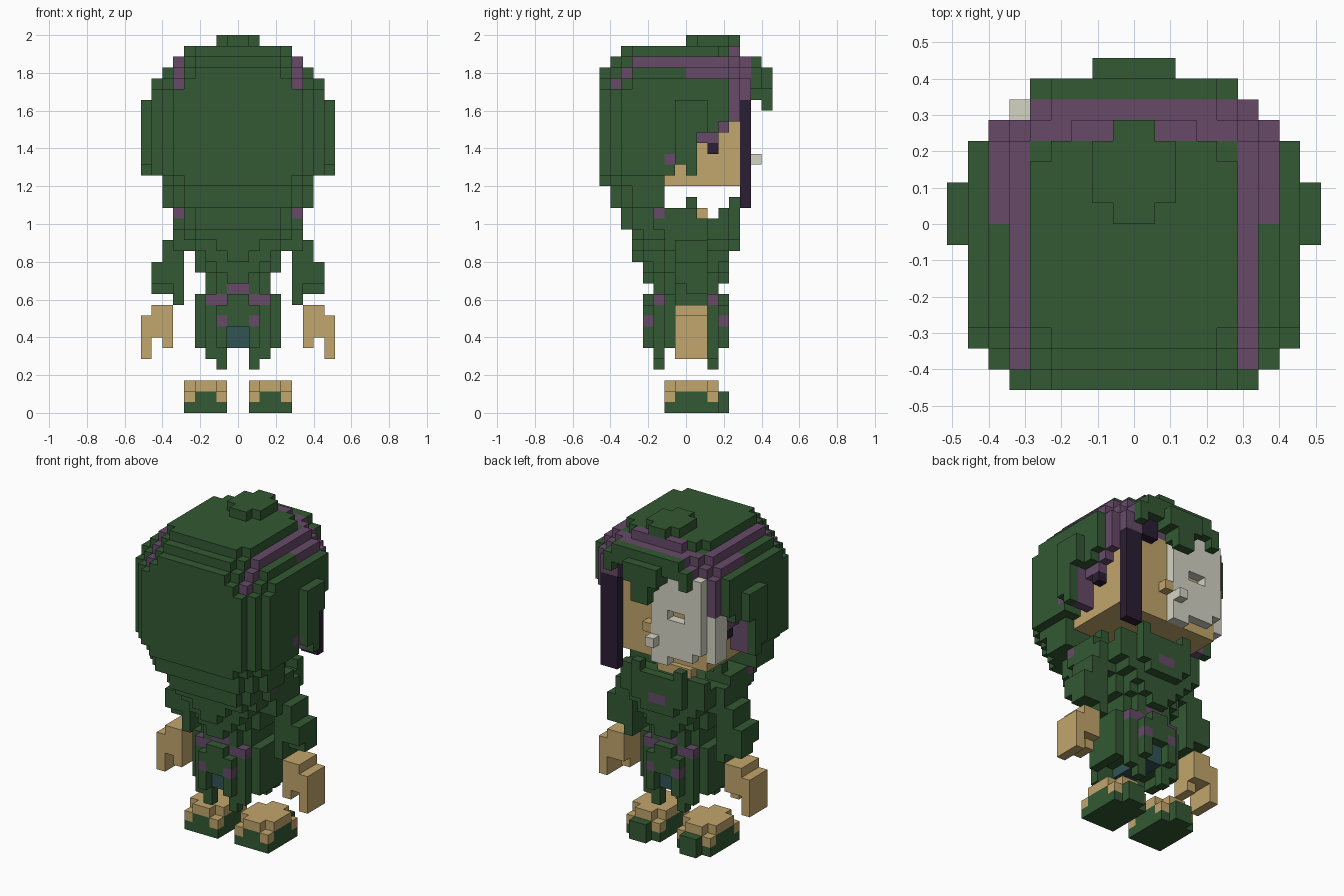
import bpy, bmesh, math
from mathutils import Vector

if "Cube" in bpy.data.objects:
    bpy.data.objects.remove(bpy.data.objects["Cube"])

U = 2 / 35                                   # size of one block
COLOURS = {"green": (51, 88, 51), "purple": (103, 74, 105), "dark_purple": (42, 30, 51),
           "tan": (194, 166, 108), "bone": (212, 211, 196), "teal": (50, 84, 84)}


def linear(c):
    c /= 255
    return c / 12.92 if c <= 0.04045 else ((c + 0.055) / 1.055) ** 2.4


mats = {}
for name, rgb in COLOURS.items():
    m = bpy.data.materials.new(name)
    m.use_nodes = True
    col = tuple(linear(c) for c in rgb) + (1,)
    m.diffuse_color = col
    m.node_tree.nodes["Principled BSDF"].inputs["Base Color"].default_value = col
    mats[name] = m

cells = {}                                   # block -> (part, colour)


def fill(part, colour, x, y, z, mirror=False):
    """Fill a range of blocks; colour None carves them away."""
    for i in range(*x):
        for j in range(*y):
            for k in range(*z):
                for c in ((i, j, k), (-1 - i, j, k)) if mirror else ((i, j, k),):
                    if colour:
                        cells[c] = (part, colour)
                    else:
                        cells.pop(c, None)


def rows(part, colour, z, widths):
    """Stack rows (y start, y end, half width) into one layer."""
    for y0, y1, w in widths:
        fill(part, colour, (-w, w), (y0, y1), z)


# hood shell, in layers from the bottom up
rows("hood", "green", (19, 21), [(-7, -6, 5), (-6, -5, 6), (-5, -2, 7)])
rows("hood", "green", (21, 22), [(-8, -7, 5), (-7, -6, 6), (-6, 4, 7)])
rows("hood", "green", (22, 30), [(-8, -7, 6), (-7, -6, 7), (-6, 4, 8), (4, 5, 7)])
rows("hood", "green", (30, 31), [(-8, -7, 5), (-7, -6, 6), (-6, -5, 7), (-5, 4, 8), (4, 5, 7)])
rows("hood", "green", (31, 32), [(-8, -7, 4), (-7, -6, 5), (-6, -5, 6), (-5, 4, 7), (4, 5, 6),
                                 (5, 6, 5)])
rows("hood", "green", (32, 33), [(-7, -6, 4), (-6, -5, 5), (-5, 4, 6), (4, 5, 5), (5, 6, 4)])
rows("hood", "green", (33, 34), [(-6, -5, 4), (-5, 3, 5), (3, 4, 4), (4, 5, 3)])
# ear pads
fill("hood", "green", (8, 9), (-1, 2), (26, 29), True)
fill("hood", "green", (8, 9), (-1, 1), (23, 26), True)
fill("hood", "green", (8, 9), (0, 1), (22, 23), True)
# side openings around the cheeks
for y, top in (((-2, 1), 22), ((-1, 0), 23), ((1, 3), 26), ((3, 5), 27)):
    fill("hood", None, (6, 9), y, (21, top), True)
# open front above the face
fill("hood", None, (-6, 6), (4, 5), (21, 30))

# purple bands over the hood
for (i, j, k), (part, c) in list(cells.items()):
    a = i if i >= 0 else -1 - i
    if (a == 5 and k >= 30) or (a == 6 and k >= 31 and j >= 0) or (j >= 4 and k >= 27):
        cells[i, j, k] = ("hood", "purple")
fill("hood", "purple", (4, 6), (5, 6), (29, 31), True)
fill("hood", "purple", (6, 7), (1, 3), (25, 26), True)
fill("hood", "purple", (6, 7), (3, 4), (26, 27), True)
fill("hood", "purple", (6, 8), (0, 1), (22, 26), True)
fill("hood", "dark_purple", (6, 7), (2, 3), (24, 25), True)
fill("hood", "purple", (7, 8), (-2, -1), (23, 24), True)

# knob on the crown and fringe over the brow
fill("crown_knob", "green", (-2, 2), (1, 4), (34, 35))
fill("crown_knob", "green", (-1, 1), (0, 5), (34, 35))
fill("fringe", "green", (-4, 4), (6, 7), (32, 33))
fill("fringe", "green", (-5, 5), (6, 7), (31, 32))
fill("fringe", "green", (-2, 2), (6, 7), (30, 31))
fill("fringe", "green", (-1, 1), (6, 7), (29, 30))
fill("fringe", "green", (4, 5), (6, 7), (30, 31), True)
fill("fringe", "green", (-2, 2), (7, 8), (30, 32))
fill("fringe", "green", (-1, 1), (7, 8), (28, 30))

# face, nose, mask and hair strand
fill("face", "tan", (-6, 6), (-2, 5), (21, 30))
fill("face", "tan", (0, 1), (5, 6), (24, 25))
fill("hair_strand", "dark_purple", (4, 6), (5, 6), (19, 29))
fill("hair_strand", "dark_purple", (2, 4), (5, 6), (29, 31))
fill("mask", "bone", (-6, 0), (5, 6), (22, 31))
fill("mask", "bone", (-2, 0), (5, 6), (21, 22))
fill("mask", "bone", (-7, -6), (3, 5), (22, 27))
fill("mask", None, (-4, -2), (5, 6), (26, 27))
fill("mask", None, (-6, -5), (5, 6), (22, 23))
fill("mask", "bone", (-1, 0), (6, 7), (23, 24))

# tapering tunic
rows("tunic", "green", (17, 19), [(-6, -5, 4), (-5, -3, 5), (-3, 2, 6), (2, 4, 5), (4, 5, 3)])
rows("tunic", "green", (16, 17), [(-5, -4, 4), (-4, -2, 5), (-2, 2, 6), (2, 4, 5), (4, 5, 3)])
rows("tunic", "green", (15, 16), [(-5, -4, 2), (-4, -2, 4), (-2, 2, 6), (2, 4, 4), (4, 5, 2)])
rows("tunic", "green", (14, 15), [(-5, -4, 1), (-4, -2, 3), (-2, 2, 4), (2, 4, 3)])
rows("tunic", "green", (13, 14), [(-4, -3, 2), (-3, -2, 3), (-2, 2, 4), (2, 3, 3), (3, 4, 2)])
rows("tunic", "green", (12, 13), [(-4, -3, 1), (-3, -2, 2), (-2, 2, 3), (2, 3, 2), (3, 4, 1)])
rows("tunic", "green", (11, 12), [(-3, -2, 2), (-2, 2, 3), (2, 3, 2)])
# collar: hollow neckline with raised folds
fill("tunic", None, (-3, 3), (-1, 4), (18, 19))
fill("tunic", None, (3, 6), (1, 3), (18, 19), True)
fill("collar", "tan", (-2, 2), (1, 2), (18, 19))
fill("collar", "green", (4, 5), (0, 1), (19, 20), True)
fill("collar", "green", (2, 3), (4, 5), (18, 20), True)
fill("collar", "purple", (5, 6), (-3, -2), (18, 19), True)
fill("collar", "purple", (-1, 1), (4, 5), (16, 17))

# arms and hands
fill("arms", "green", (5, 7), (-1, 2), (14, 16), True)
fill("arms", "green", (5, 8), (-1, 2), (12, 14), True)
fill("arms", "green", (5, 8), (0, 2), (11, 12), True)
fill("arms", "green", (5, 6), (-1, 2), (10, 12), True)
fill("hands", "tan", (6, 8), (-1, 2), (9, 10), True)
fill("hands", "tan", (6, 9), (-1, 2), (7, 9), True)
fill("hands", "tan", (6, 7), (-1, 1), (6, 7), True)
fill("hands", "tan", (8, 9), (-1, 2), (5, 7), True)

# skirt with belt, side panels, teal lining and hem points
fill("skirt", "green", (-3, 3), (-3, 3), (6, 11))
fill("skirt", "green", (3, 4), (-2, 2), (6, 11), True)
fill("skirt", None, (-3, 3), (-2, 2), (6, 7))
fill("lining", "teal", (-1, 1), (-3, 3), (6, 8))
for y, inner in (((-4, -3), (-3, -2)), ((3, 4), (2, 3))):
    fill("skirt", "green", (1, 2), y, (6, 10), True)
    fill("skirt", "green", (-1, 1), y, (8, 11))
    fill("skirt", "purple", (1, 2), y, (8, 9), True)
    fill("skirt", "green", (1, 3), inner, (5, 6), True)
    fill("skirt", "green", (1, 2), inner, (4, 5), True)
    fill("belt", "purple", (1, 3), inner, (10, 11), True)
    fill("belt", "purple", (-1, 1), inner, (11, 12))

# shoes: green soles and toes with tan uppers
fill("shoe_soles", "green", (1, 5), (-2, 3), (0, 2), True)
fill("shoe_soles", "green", (2, 4), (3, 4), (0, 2), True)
for x in ((1, 2), (4, 5)):
    for y in ((-2, -1), (2, 3)):
        fill("shoe_uppers", "tan", x, y, (1, 2), True)
fill("shoe_uppers", "tan", (1, 5), (-1, 2), (2, 3), True)
fill("shoe_uppers", "tan", (2, 4), (-2, 3), (2, 3), True)

# skin each part: keep only the outer block faces and merge flat areas
DIRS = [Vector(d) for d in ((1, 0, 0), (-1, 0, 0), (0, 1, 0), (0, -1, 0), (0, 0, 1), (0, 0, -1))]
names = list(COLOURS)
for part in sorted({p for p, c in cells.values()}):
    bm = bmesh.new()
    verts = {}
    for cell, (p, colour) in cells.items():
        if p != part:
            continue
        mid = Vector(cell) + Vector((0.5, 0.5, 0.5))
        for n in DIRS:
            if tuple(int(a + b) for a, b in zip(cell, n)) in cells:
                continue
            s = Vector((n.y, n.z, n.x))
            t = n.cross(s)
            ring = []
            for a, b in ((-1, -1), (1, -1), (1, 1), (-1, 1)):
                q = mid + (n + s * a + t * b) / 2
                key = tuple(round(v) for v in q)
                if key not in verts:
                    verts[key] = bm.verts.new(Vector(key) * U)
                ring.append(verts[key])
            bm.faces.new(ring).material_index = names.index(colour)
    bmesh.ops.dissolve_limit(bm, angle_limit=math.radians(1), verts=bm.verts[:],
                             edges=bm.edges[:], delimit={'MATERIAL'})
    me = bpy.data.meshes.new(part)
    for name in names:
        me.materials.append(mats[name])
    bm.to_mesh(me)
    bm.free()
    bpy.context.collection.objects.link(bpy.data.objects.new(part, me))
